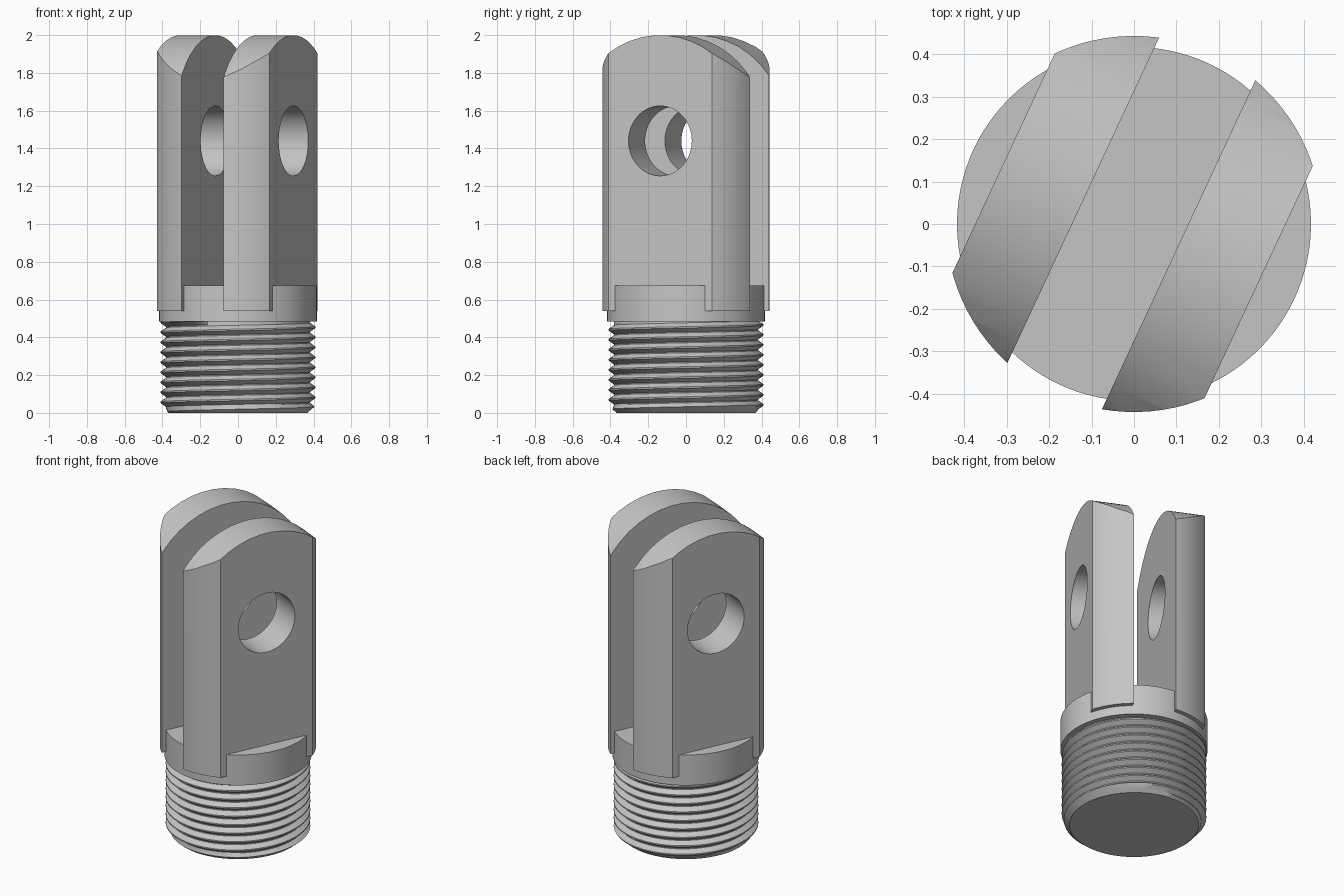
import bpy
import bmesh
from math import sin, cos, pi, radians

default = bpy.data.objects.get("Cube")
if default:
    bpy.data.objects.remove(default, do_unlink=True)

TURN = radians(-25)          # rotation of the fork about z
FORK_R, COLLAR_R = 0.443, 0.417
THREAD_TOP, COLLAR_TOP, FORK_BASE = 0.485, 0.675, 0.54

steel = bpy.data.materials.new("grey_steel")
steel.use_nodes = True
GREY = (0.56, 0.56, 0.56, 1)
steel.diffuse_color = GREY
steel.node_tree.nodes["Principled BSDF"].inputs["Base Color"].default_value = GREY


def finish(name, bm):
    """Turn a bmesh into a grey object."""
    bmesh.ops.recalc_face_normals(bm, faces=bm.faces)
    mesh = bpy.data.meshes.new(name)
    bm.to_mesh(mesh)
    bm.free()
    mesh.materials.append(steel)
    obj = bpy.data.objects.new(name, mesh)
    bpy.context.collection.objects.link(obj)
    return obj


def select_only(obj):
    bpy.ops.object.select_all(action="DESELECT")
    obj.select_set(True)
    bpy.context.view_layer.objects.active = obj


def smooth(obj, degrees=30):
    select_only(obj)
    bpy.ops.object.shade_smooth_by_angle(angle=radians(degrees))


def prism(name, outline, start, end, place):
    """Extrude a 2D outline; place(a, b, depth) gives the 3D point."""
    bm = bmesh.new()
    rings = [[bm.verts.new(place(a, b, d)) for a, b in outline] for d in (start, end)]
    n = len(outline)
    for i in range(n):
        j = (i + 1) % n
        bm.faces.new((rings[0][i], rings[0][j], rings[1][j], rings[1][i]))
    for ring in rings:
        bm.faces.new(ring)
    return finish(name, bm)


def circle(radius, count, centre=(0, 0)):
    return [(centre[0] + radius * cos(2 * pi * i / count),
             centre[1] + radius * sin(2 * pi * i / count)) for i in range(count)]


def upright(a, b, d):
    return (a, b, d)


def across(a, b, d):
    return (d, a, b)


def cut(obj, cutter, operation):
    mod = obj.modifiers.new("cut", "BOOLEAN")
    mod.object, mod.operation, mod.solver = cutter, operation, "EXACT"
    select_only(obj)
    bpy.ops.object.modifier_apply(modifier=mod.name)
    bpy.data.objects.remove(cutter, do_unlink=True)


# Fork arms: round-topped plates trimmed to a cylinder and bored through
arch = [(0.525 * sin(radians(a)), 1.475 + 0.525 * cos(radians(a)))
        for a in range(-60, 61, 8)]
outline = arch + [(0.46, FORK_BASE), (-0.46, FORK_BASE)]
for name, inner, outer in (("left_arm", 0.116, 0.324), ("right_arm", -0.339, -0.132)):
    arm = prism(name, outline, inner, outer, across)
    cut(arm, prism("trim", circle(FORK_R, 96), 0, 3, upright), "INTERSECT")
    cut(arm, prism("bore", circle(0.185, 64, (0, 1.44)), -1, 1, across), "DIFFERENCE")
    arm.rotation_euler.z = TURN
    smooth(arm)

# Collar
smooth(prism("collar", circle(COLLAR_R, 96), THREAD_TOP, COLLAR_TOP, upright))

# Helical thread with a chamfered lower end
PITCH, SEGMENTS, TURNS = 0.053, 72, 10
TOOTH = ((0.0, 0.382), (0.1, 0.382), (0.48, 0.41), (0.62, 0.41))
bm = bmesh.new()
columns = []
for s in range(SEGMENTS + 1):
    angle = 2 * pi * s / SEGMENTS
    column = []
    for k in range(-1, TURNS):
        for t, r in TOOTH:
            z = min(max(PITCH * (k + t + s / SEGMENTS), 0.0), THREAD_TOP)
            r = min(r, 0.366 + 1.2 * z)
            if z >= THREAD_TOP:
                r = 0.382
            column.append(bm.verts.new((r * cos(angle), r * sin(angle), z)))
    columns.append(column)
for left, right in zip(columns, columns[1:]):
    for i in range(len(left) - 1):
        bm.faces.new((left[i], right[i], right[i + 1], left[i + 1]))
bmesh.ops.remove_doubles(bm, verts=bm.verts, dist=0.0004)
bmesh.ops.holes_fill(bm, edges=[e for e in bm.edges if e.is_boundary], sides=0)
smooth(finish("thread", bm))
